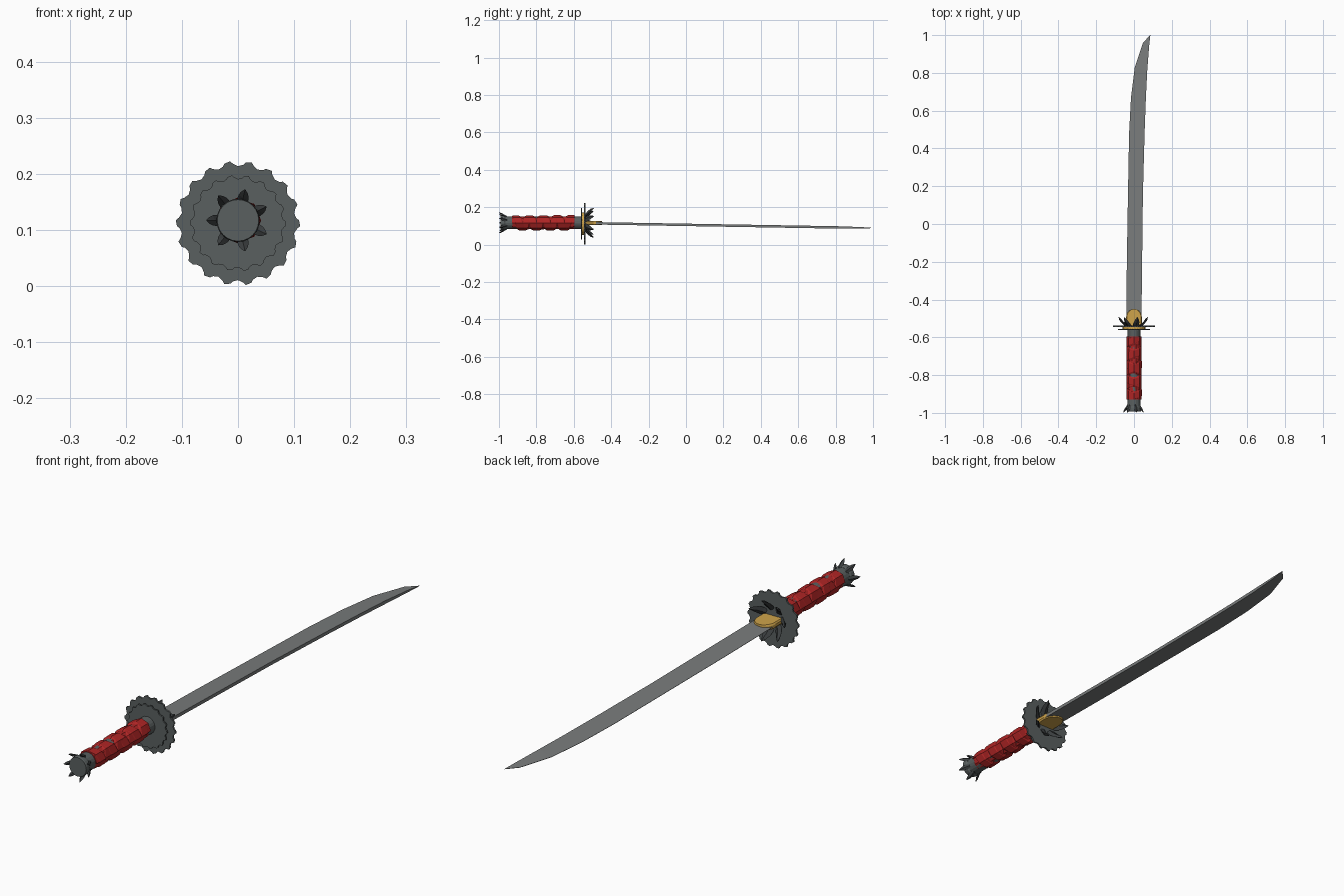
import bpy, bmesh, math, random
from math import sin, cos, pi

if "Cube" in bpy.data.objects:
    bpy.data.objects.remove(bpy.data.objects["Cube"])
random.seed(4)
CZ = 0.117   # height of the grip axis


def material(name, rgb):
    m = bpy.data.materials.new(name)
    m.diffuse_color = (*rgb, 1)
    m.use_nodes = True
    m.node_tree.nodes["Principled BSDF"].inputs["Base Color"].default_value = m.diffuse_color
    return m


STEEL = material("blade steel", (0.19, 0.20, 0.20))
IRON = material("dark iron", (0.10, 0.115, 0.115))
BLACK = material("blackened iron", (0.045, 0.05, 0.052))
RED = material("red wrap", (0.42, 0.018, 0.018))
GOLD = material("gold", (0.62, 0.37, 0.07))


def finish(name, bm, mat):
    bmesh.ops.recalc_face_normals(bm, faces=bm.faces)
    me = bpy.data.meshes.new(name)
    bm.to_mesh(me)
    bm.free()
    me.materials.append(mat)
    ob = bpy.data.objects.new(name, me)
    bpy.context.collection.objects.link(ob)
    return ob


def loft(bm, loops, caps=True):
    """Skin a list of closed point loops."""
    rows = [[bm.verts.new(p) for p in loop] for loop in loops]
    for a, b in zip(rows, rows[1:]):
        n = len(a)
        for i in range(n):
            bm.faces.new((a[i], a[(i + 1) % n], b[(i + 1) % n], b[i]))
    if caps:
        bm.faces.new(rows[0])
        bm.faces.new(rows[-1])


def polar(y, r, a, cz=CZ):
    return (r * cos(a), y, cz + r * sin(a))


def turned(name, profile, n, mat, cz=CZ, jitter=0):
    bm = bmesh.new()
    loft(bm, [[polar(y, r + random.uniform(-jitter, jitter), 2 * pi * i / n, cz)
               for i in range(n)] for y, r in profile])
    return finish(name, bm, mat)


def toothed_disc(name, y, thick, r_tip, teeth=18, cz=0.112):
    """Disc with concave scallops between short horned teeth."""
    pts = []
    for t in range(teeth):
        for off, drop in ((-0.26, 0.045), (-0.14, 0.0), (0.14, 0.02), (0.24, 0.06), (0.5, 0.085)):
            pts.append((r_tip * (1 - drop), 2 * pi * (t + 0.5 + off) / teeth + pi / 2))
    bm = bmesh.new()
    loft(bm, [[polar(yy, r, a, cz) for r, a in pts] for yy in (y - thick / 2, y + thick / 2)])
    return finish(name, bm, IRON)


def claws(name, stations, count, thick):
    """Ring of curved leaf-shaped claws; stations are (radius, y, half width)."""
    bm = bmesh.new()
    for k in range(count):
        a = pi + 2 * pi * k / count
        loops = []
        for i, (r, y, w) in enumerate(stations):
            p, q = stations[max(i - 1, 0)], stations[min(i + 1, len(stations) - 1)]
            dr, dy = q[0] - p[0], q[1] - p[1]
            d = math.hypot(dr, dy)
            t = thick * min(1, w / 0.008)
            nr, ny = abs(dy) / d * t, -dr / d * t * (1 if dy > 0 else -1)
            loop = []
            for rr, yy, s in ((r, y, -w), (r + nr, y + ny, 0), (r, y, w), (r - nr, y - ny, 0)):
                loop.append((rr * cos(a) - s * sin(a), yy, CZ + rr * sin(a) + s * cos(a)))
            loops.append(loop)
        loft(bm, loops)
    return finish(name, bm, BLACK)


def wrap_band(name, direction, phase, turns, r):
    """Flat cord wound in a faceted helix around the grip."""
    bm, loops, n, w = bmesh.new(), [], 8, 0.028
    y0, y1 = -0.93, -0.595
    steps = int(turns * n)
    for i in range(steps + 1):
        yc = y0 + (y1 - y0) * i / steps
        a = direction * 2 * pi * i / n + phase
        rr = r + random.uniform(-0.0015, 0.0015)
        loops.append([polar(min(max(yc + o, y0), y1), q, a)
                      for o, q in ((-w, rr - 0.006), (-w * 0.6, rr), (w * 0.6, rr), (w, rr - 0.006),
                                   (0, rr - 0.012))])
    loft(bm, loops)
    return finish(name, bm, RED)


# Blade: wedge section, thick straight spine on +x, sharp convex edge on -x
bm = bmesh.new()
loops = []
for y_edge, x_edge, y_spine, x_spine in (
        (-0.55, -0.041, -0.55, 0.039), (-0.2, -0.038, -0.2, 0.043), (0.15, -0.032, 0.15, 0.047),
        (0.48, -0.026, 0.48, 0.056), (0.67, -0.016, 0.67, 0.063), (0.83, 0.004, 0.81, 0.070),
        (0.96, 0.048, 0.94, 0.080), (1.0, 0.0855, 0.999, 0.0865)):
    z = 0.115 - 0.026 * (y_spine + 0.54) / 1.54
    h = 0.0065 if y_spine < 0.9 else 0.004 if y_spine < 0.97 else 0.0006
    loops.append([(x_edge, y_edge, z - 0.0006), (x_spine, y_spine, z - h),
                  (x_spine, y_spine, z + h), (x_edge, y_edge, z + 0.0006)])
loft(bm, loops)
finish("blade", bm, STEEL)

# Gold collar: round-ended plate hugging the blade root
bm = bmesh.new()
outline = [(0.042 * cos(pi * i / 10), -0.495 + 0.045 * sin(pi * i / 10)) for i in range(11)]
outline += [(-0.042, -0.55), (0.042, -0.55)]
loft(bm, [[(x * s, y, 0.115 + z) for x, y in outline]
          for z, s in ((-0.011, 0.9), (-0.005, 1.0), (0.005, 1.0), (0.011, 0.9))])
finish("blade_collar", bm, GOLD)

# Guard: two toothed discs with a gold spacer between
toothed_disc("guard_large_disc", -0.542, 0.007, 0.111)
toothed_disc("guard_small_disc", -0.559, 0.006, 0.086)
turned("guard_spacer", [(-0.556, 0.06), (-0.546, 0.06)], 24, GOLD, 0.112)
claws("guard_claws", [(0.034, -0.540, 0.012), (0.046, -0.533, 0.017), (0.062, -0.519, 0.015),
                      (0.073, -0.505, 0.009), (0.081, -0.493, 0.001)], 7, 0.006)

# Grip: iron core, padded red base and crossing cords
turned("grip_core", [(-0.985, 0.035), (-0.93, 0.034), (-0.60, 0.033), (-0.556, 0.034)], 20, IRON)
turned("grip_padding", [(-0.932, 0.033)] + [(-0.925 + 0.04 * i, 0.035) for i in range(9)]
       + [(-0.595, 0.033)], 10, RED, jitter=0.002)
wrap_band("grip_cord_right", 1, 0.0, 4.5, 0.0395)
wrap_band("grip_cord_left", -1, pi, 4.5, 0.0400)

# Pommel: round cap with flared claws
turned("pommel_cap", [(-0.992, 0.037), (-0.986, 0.0385), (-0.972, 0.0385), (-0.966, 0.035)], 24, IRON)
claws("pommel_claws", [(0.033, -0.958, 0.006), (0.038, -0.970, 0.010), (0.045, -0.981, 0.009),
                       (0.051, -0.990, 0.006), (0.056, -0.999, 0.001)], 7, 0.005)
